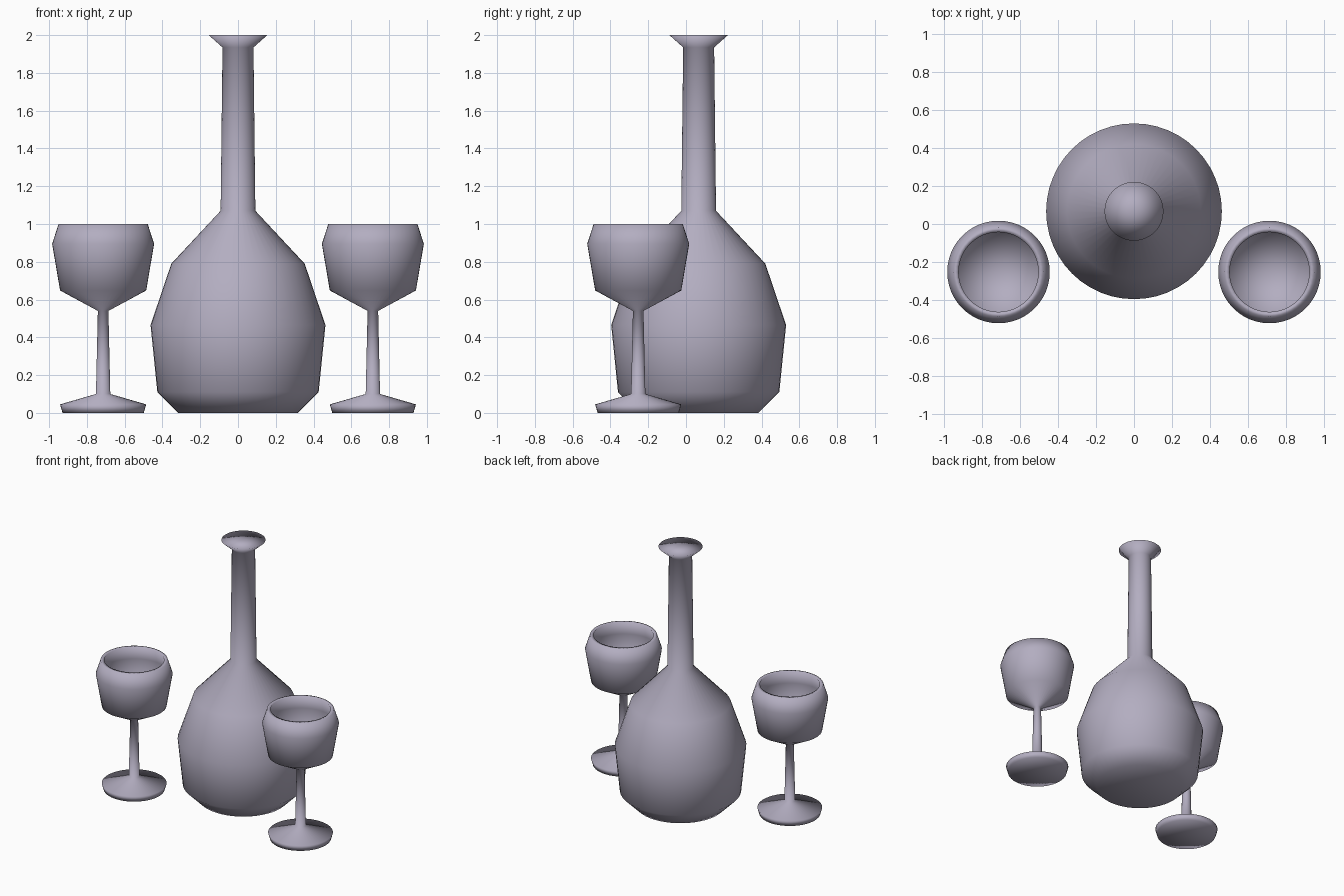
import bpy, bmesh, math

if "Cube" in bpy.data.objects:
    bpy.data.objects.remove(bpy.data.objects["Cube"])

mat = bpy.data.materials.new("lavender_grey")
mat.diffuse_color = (0.45, 0.42, 0.53, 1)
mat.use_nodes = True
mat.node_tree.nodes["Principled BSDF"].inputs["Base Color"].default_value = mat.diffuse_color
SEG = 48


def lathe(name, profile, location):
    """Revolve (radius, height) points about z; zero radius makes a pole."""
    bm = bmesh.new()
    rings = []
    for r, z in profile:
        if r == 0:
            rings.append([bm.verts.new((0, 0, z))] * SEG)
        else:
            rings.append([bm.verts.new((r * math.cos(2 * math.pi * i / SEG),
                                        r * math.sin(2 * math.pi * i / SEG), z))
                          for i in range(SEG)])
    for a, b in zip(rings, rings[1:]):
        for i in range(SEG):
            j = (i + 1) % SEG
            corners = list(dict.fromkeys((a[i], a[j], b[j], b[i])))
            bm.faces.new(corners).smooth = True
    bmesh.ops.recalc_face_normals(bm, faces=bm.faces)
    mesh = bpy.data.meshes.new(name)
    bm.to_mesh(mesh)
    bm.free()
    mesh.materials.append(mat)
    obj = bpy.data.objects.new(name, mesh)
    obj.location = location
    bpy.context.collection.objects.link(obj)
    return obj


# Bottle: bulbous body, long neck and flared closed lip
bottle = [(0, 0), (0.317, 0), (0.427, 0.11), (0.463, 0.465), (0.353, 0.79),
          (0.092, 1.07), (0.082, 1.935), (0.155, 2.0), (0, 2.0)]
lathe("bottle", bottle, (0, 0.067, 0))

# Goblets: foot, stem, faceted bowl, thick rim and hollow inside
goblet = [(0, 0), (0.215, 0), (0.228, 0.045), (0.038, 0.1), (0.028, 0.54),
          (0.228, 0.648), (0.27, 0.895), (0.236, 1.0), (0.21, 1.0),
          (0.243, 0.895), (0.205, 0.665), (0, 0.575)]
for side, x in (("left", -0.714), ("right", 0.714)):
    lathe("goblet_" + side, goblet, (x, -0.253, 0))
